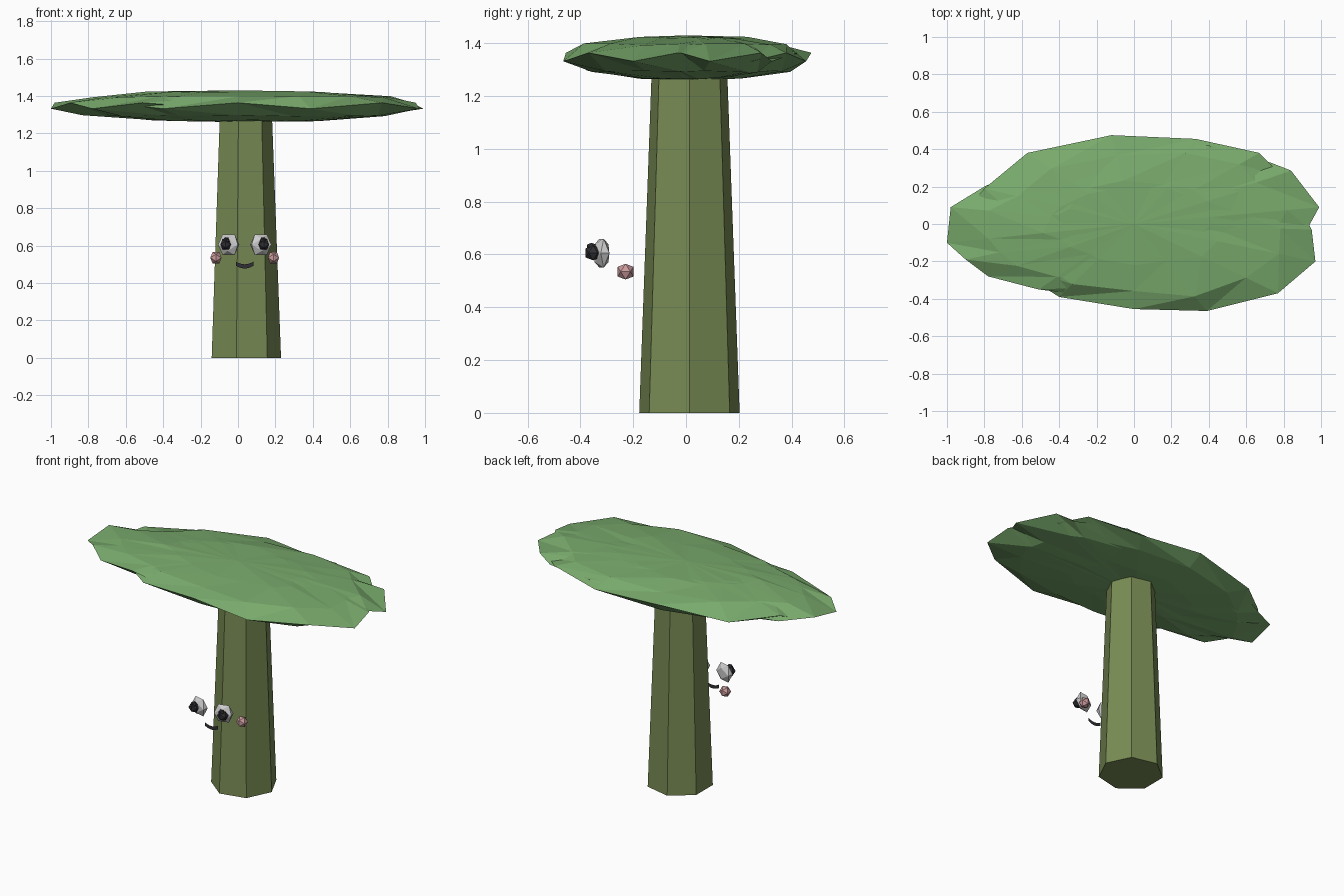
import bpy, bmesh, math, random
from mathutils import Vector, Matrix

if "Cube" in bpy.data.objects:
    bpy.data.objects.remove(bpy.data.objects["Cube"])

random.seed(4)


def material(name, rgb):
    m = bpy.data.materials.new(name)
    m.diffuse_color = (*rgb, 1)
    m.use_nodes = True
    m.node_tree.nodes["Principled BSDF"].inputs["Base Color"].default_value = m.diffuse_color
    return m


BARK = material("bark", (0.19, 0.26, 0.09))
LEAF = material("leaf", (0.19, 0.40, 0.15))
WHITE = material("eye_white", (0.75, 0.75, 0.75))
DARK = material("dark", (0.03, 0.03, 0.035))
PINK = material("pink", (0.60, 0.33, 0.34))


def finish(name, bm, mat):
    bmesh.ops.recalc_face_normals(bm, faces=bm.faces)
    me = bpy.data.meshes.new(name)
    bm.to_mesh(me)
    bm.free()
    me.materials.append(mat)
    ob = bpy.data.objects.new(name, me)
    bpy.context.collection.objects.link(ob)
    return ob


# Seven-sided tapered trunk
bm = bmesh.new()
bmesh.ops.create_cone(bm, cap_ends=True, segments=7, radius1=0.195, radius2=0.145, depth=1.34)
first = max(bm.verts, key=lambda v: v.co.x)
turn = -math.atan2(first.co.y, first.co.x)
bmesh.ops.transform(bm, verts=bm.verts,
                    matrix=Matrix.Translation((0.035, 0.013, 0.67)) @ Matrix.Rotation(turn, 4, 'Z'))
finish("trunk", bm, BARK)


# Flat faceted leaf cushion lofted from its plan outline
def cushion(name, outline):
    n = len(outline)
    bm = bmesh.new()
    rim = [bm.verts.new((x, y, 1.332 if i % 2 == 0 else 1.364)) for i, (x, y) in enumerate(outline)]
    for side in (1, -1):
        prev = rim
        for s in (0.8, 0.45):
            h = 0.085 * math.sqrt(1 - s * s)
            ring = []
            for x, y in outline:
                k = s + random.uniform(-0.04, 0.04)
                ring.append(bm.verts.new((x * k, y * k, 1.345 + side * (h + random.uniform(-0.004, 0.004)))))
            for i in range(n):
                j = (i + 1) % n
                bm.faces.new((prev[i], prev[j], ring[i]))
                bm.faces.new((prev[j], ring[j], ring[i]))
            prev = ring
        tip = bm.verts.new((0, 0, 1.345 + side * 0.085))
        for i in range(n):
            bm.faces.new((prev[i], prev[(i + 1) % n], tip))
    finish(name, bm, LEAF)


# Two crossing cushions give the notched canopy outline
cushion("canopy_long", [
    (-1, -0.10), (-0.98, 0.09), (-0.80, 0.20), (-0.50, 0.34), (-0.10, 0.43), (0.40, 0.42),
    (0.74, 0.325), (0.84, 0.285), (0.99, 0.09), (0.93, -0.02), (0.70, -0.22), (0.30, -0.37),
    (-0.10, -0.40), (-0.51, -0.35), (-0.78, -0.28), (-0.90, -0.19)])
cushion("canopy_wide", [
    (-0.88, 0.10), (-0.80, 0.19), (-0.57, 0.38), (-0.12, 0.475), (0.33, 0.455), (0.67, 0.38),
    (0.80, 0.25), (0.95, -0.03), (0.97, -0.20), (0.77, -0.37), (0.39, -0.465), (0, -0.455),
    (-0.40, -0.39), (-0.70, -0.20)])


# Twenty-sided bead with a flat-topped hexagon facing front
def bead(name, loc, radius, mat, flat=1.0, turn=0.0):
    t = (1 + math.sqrt(5)) / 2
    bm = bmesh.new()
    for a in (1, -1):
        for b in (t, -t):
            for co in ((a, 0, b), (0, b, a), (b, a, 0)):
                bm.verts.new(Vector(co).normalized() * radius)
    bmesh.ops.convex_hull(bm, input=bm.verts)
    m = Matrix.Translation(loc) @ Matrix.Rotation(turn, 4, 'Z') @ Matrix.Diagonal((1, flat, 1, 1))
    bmesh.ops.transform(bm, verts=bm.verts, matrix=m)
    finish(name, bm, mat)


# Face: eyes, pupils, glints and cheeks, mirrored about x = 0.036
for side, s in (("left", -1), ("right", 1)):
    bead(side + "_eye", (0.036 + s * 0.086, -0.32, 0.605), 0.064, WHITE, 0.5, s * 0.25)
    bead(side + "_pupil", (0.036 + s * 0.102, -0.352, 0.606), 0.033, DARK)
    bead(side + "_glint", (0.036 + s * 0.098, -0.358, 0.627), 0.020, DARK)
    bead(side + "_cheek", (0.036 + s * 0.154, -0.229, 0.535), 0.035, PINK)

# Flat smile ribbon
bm = bmesh.new()
rows = []
for i in range(9):
    u = -1 + i / 4
    x, z = 0.036 + 0.046 * u, 0.491 + 0.014 * u * u
    rows.append([bm.verts.new((x, -0.322, z + d)) for d in (-0.013, 0.009)])
for p, q in zip(rows, rows[1:]):
    bm.faces.new((p[0], q[0], q[1], p[1]))
finish("mouth", bm, DARK)
